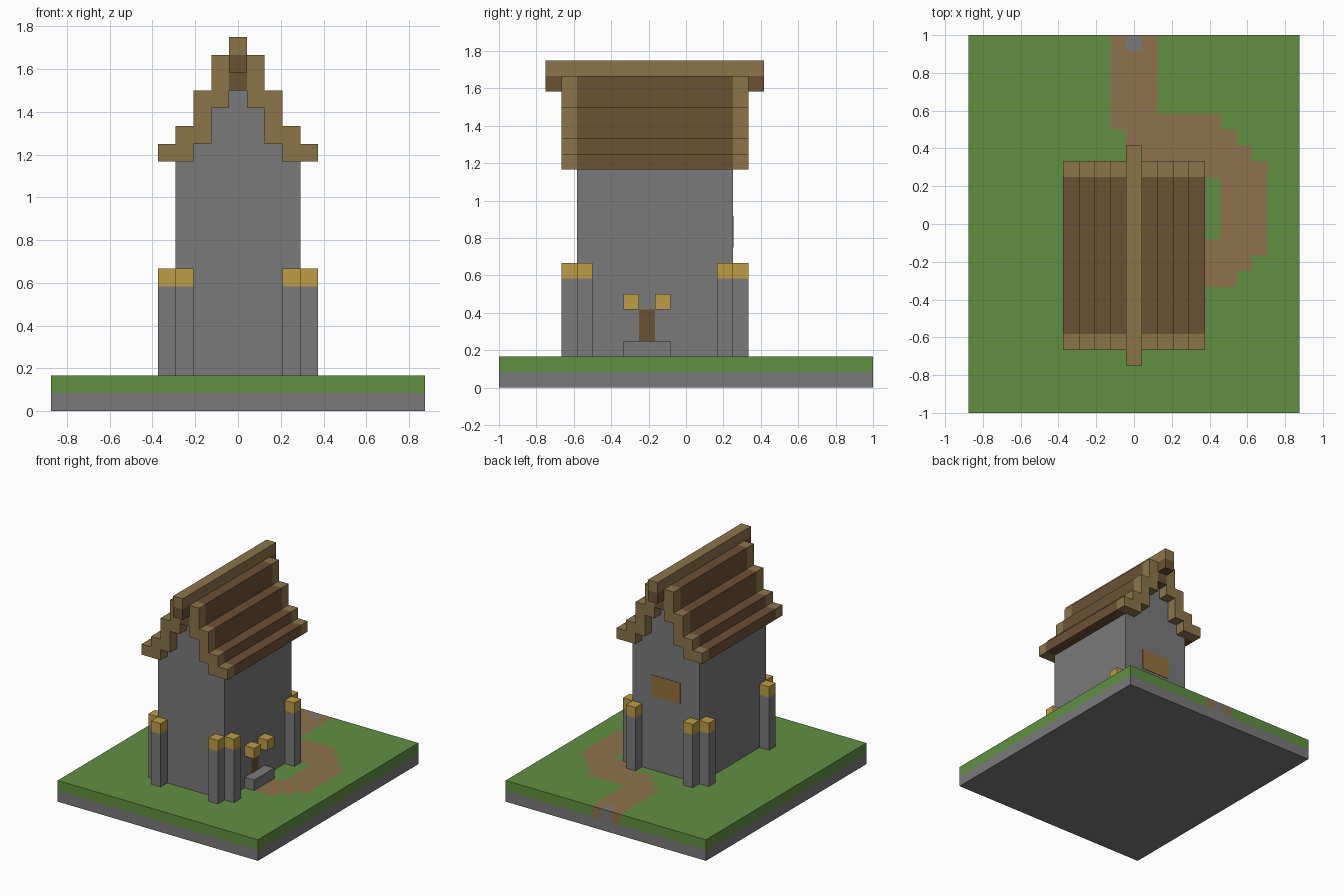
import bpy, bmesh
from mathutils import Vector

U = 1 / 12  # one block

cube = bpy.data.objects.get("Cube")
if cube:
    bpy.data.objects.remove(cube, do_unlink=True)


def material(name, rgb):
    m = bpy.data.materials.new(name)
    m.use_nodes = True
    lin = [((c / 255 + 0.055) / 1.055) ** 2.4 for c in rgb] + [1]
    m.diffuse_color = lin
    m.node_tree.nodes["Principled BSDF"].inputs["Base Color"].default_value = lin
    return m


STONE = material("grey stone", (122, 122, 122))
GRASS = material("green grass", (97, 144, 66))
PATH = material("brown dirt", (141, 114, 76))
DARK = material("dark wood", (107, 81, 52))
TAN = material("light wood", (139, 117, 74))
GOLD = material("golden lamp", (191, 157, 70))
SHUTTER = material("warm wood", (150, 114, 62))


def finish(name, bm, *mats):
    bmesh.ops.recalc_face_normals(bm, faces=bm.faces)
    mesh = bpy.data.meshes.new(name)
    bm.to_mesh(mesh)
    bm.free()
    for m in mats:
        mesh.materials.append(m)
    ob = bpy.data.objects.new(name, mesh)
    bpy.context.collection.objects.link(ob)
    return ob


def box(name, mat, x, y, z):
    """Box from (low, high) ranges in blocks."""
    bm = bmesh.new()
    bmesh.ops.create_cube(bm, size=1)
    for v in bm.verts:
        v.co = [(r[0] + (c + 0.5) * (r[1] - r[0])) * U for c, r in zip(v.co, (x, y, z))]
    return finish(name, bm, mat)


# Ground: stone slab below a grass layer with a winding path
box("stone_base", STONE, (-10.5, 10.5), (-12, 12), (0, 1))

# Path rows: start y, end y, left x, right x
PATH_ROWS = [(7, 12, -1.5, 1.5), (6, 7, -1.5, 5.5), (5, 6, -.5, 6.5),
             (4, 5, .5, 7.5), (3, 4, 3.5, 8.5), (-1, 3, 5.5, 8.5),
             (-2, -1, 3.5, 8.5), (-3, -2, 3.5, 7.5), (-4, -3, 3.5, 6.5)]


def ground_index(x, y):
    if abs(x) < .5 and y > 11:
        return 2
    return int(any(a < y < b and l < x < r for a, b, l, r in PATH_ROWS))


bm = bmesh.new()
bmesh.ops.create_grid(bm, x_segments=21, y_segments=24, size=1)
for v in bm.verts:
    v.co = (v.co.x * 10.5 * U, v.co.y * 12 * U, 2 * U)
top = list(bm.faces)
sides = bmesh.ops.extrude_face_region(bm, geom=top, use_keep_orig=True)
for v in sides["geom"]:
    if isinstance(v, bmesh.types.BMVert):
        v.co.z = U
bmesh.ops.recalc_face_normals(bm, faces=bm.faces)
for f in bm.faces:
    p = (f.calc_center_median() - f.normal * 0.02) / U
    f.material_index = ground_index(p.x, p.y)
finish("grass_layer", bm, GRASS, PATH, STONE)

# House body: stepped gable outline pulled along the depth
half = [(3.5, 2), (3.5, 14), (2.5, 14), (2.5, 15), (1.5, 15),
        (1.5, 17), (.5, 17), (.5, 18)]
outline = half + [(-x, z) for x, z in reversed(half)]
bm = bmesh.new()
face = bm.faces.new([bm.verts.new((x * U, -7 * U, z * U)) for x, z in outline])
ext = bmesh.ops.extrude_face_region(bm, geom=[face], use_keep_orig=True)
bmesh.ops.translate(bm, vec=Vector((0, 10 * U, 0)),
                    verts=[v for v in ext["geom"] if isinstance(v, bmesh.types.BMVert)])
finish("house_walls", bm, STONE)

# Roof steps with light trim at both gables
STEPS = [(3.5, 14, 15), (2.5, 14, 16), (1.5, 15, 18), (.5, 17, 20)]
for side, s in (("left", 1), ("right", -1)):
    for i, (x, low, high) in enumerate(STEPS, 1):
        xr = sorted((s * x, s * (x + 1)))
        box(f"{side}_roof_step_{i}", DARK, xr, (-7, 3), (low, high))
        box(f"{side}_front_trim_{i}", TAN, xr, (-8, -7), (low, high))
        box(f"{side}_back_trim_{i}", TAN, xr, (3, 4), (low, high))

# Ridge: dark core under a light beam
box("ridge_core", DARK, (-.5, .5), (-8, 4), (18, 19))
box("ridge_support", DARK, (-.5, .5), (-9, 5), (19, 20))
box("ridge_beam", TAN, (-.5, .5), (-9, 5), (20, 21))

# Pairs of lamp posts around each corner
for xs, sx in ((1, "left"), (-1, "right")):
    for ys, sy in ((-1, "front"), (1, "back")):
        for x, y, kind in ((3, 5.5, "end"), (4, 4.5, "side")):
            xr = (xs * x - .5, xs * x + .5)
            yc = -2 + ys * y
            yr = (yc - .5, yc + .5)
            box(f"{sy}_{sx}_{kind}_post", STONE, xr, yr, (2, 7))
            box(f"{sy}_{sx}_{kind}_lamp", GOLD, xr, yr, (7, 8))

# Entrance: step, thin door plate and two wall lamps
box("door_step", STONE, (3.5, 4.5), (-4, -1), (2, 3))
box("door", DARK, (3.5, 3.54), (-3, -2), (3, 5))
for name, y in (("front", -4), ("back", -2)):
    box(f"{name}_door_lamp", GOLD, (3.5, 4.5), (y, y + 1), (5, 6))

# Shuttered window on the back wall
box("back_window", SHUTTER, (-1.5, 1.5), (3, 3.04), (9, 11))
